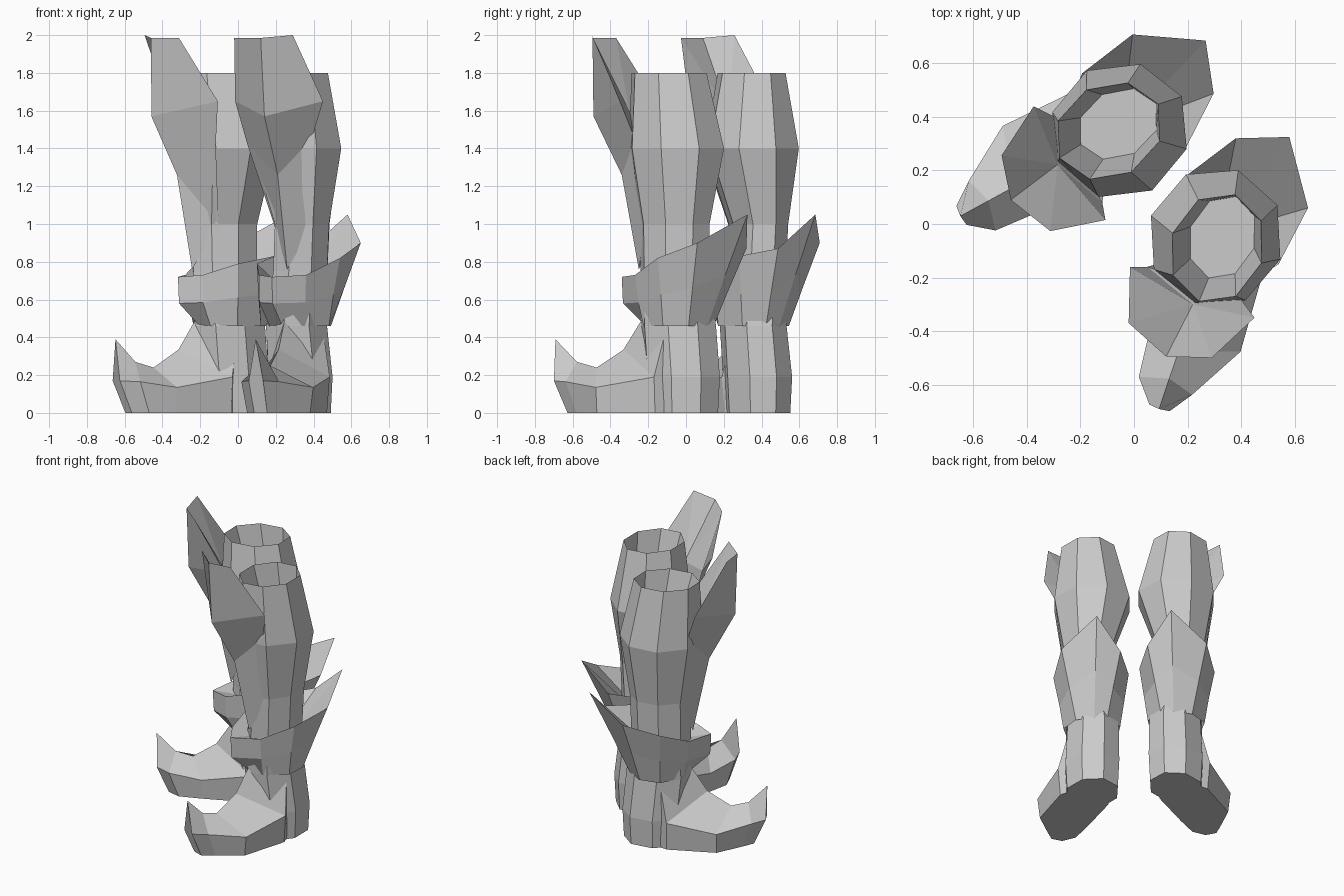
import bpy, bmesh
from math import sin, cos, pi, radians
from mathutils import Vector, Matrix

if "Cube" in bpy.data.objects:
    bpy.data.objects.remove(bpy.data.objects["Cube"])

FWD = Vector((-0.32, -0.95, 0)).normalized()   # toe direction of the left boot
OUT = Vector((0.95, -0.32, 0)).normalized()    # outer side of the left boot
ORIGIN = Vector((0.32, -0.05, 0))

# The right boot is a mirror across a vertical plane at 50 degrees, set slightly back
A = radians(50)
MIRROR = Matrix(((cos(2 * A), sin(2 * A), 0, 0.075 * cos(A)),
                 (sin(2 * A), -cos(2 * A), 0, 0.075 * sin(A)),
                 (0, 0, 1, 0), (0, 0, 0, 1)))


def make_pair(name, verts, faces):
    for side, mat in (("left", Matrix()), ("right", MIRROR)):
        bm = bmesh.new()
        vs = [bm.verts.new(mat @ Vector(v)) for v in verts]
        for f in faces:
            bm.faces.new([vs[i] for i in f])
        bmesh.ops.recalc_face_normals(bm, faces=bm.faces)
        mesh = bpy.data.meshes.new(f"{side}_{name}")
        bm.to_mesh(mesh)
        bm.free()
        bpy.context.collection.objects.link(bpy.data.objects.new(mesh.name, mesh))


def loft(name, rings, caps=True, closed=False):
    n, m = len(rings[0]), len(rings)
    faces = []
    for k in range(m if closed else m - 1):
        a, b = k * n, (k + 1) % m * n
        faces += [(a + i, a + (i + 1) % n, b + (i + 1) % n, b + i) for i in range(n)]
    if caps:
        faces += [tuple(range(n)), tuple(range((m - 1) * n, m * n))]
    make_pair(name, [p for r in rings for p in r], faces)


# Leg: octagonal rings from heel to open rim, then down to the inner floor
LEG = [(0.33, -0.02, 0, 0.17, 0.20), (0.33, -0.02, 0.19, 0.18, 0.21),
       (0.31, -0.04, 0.46, 0.17, 0.21), (0.33, -0.06, 0.75, 0.15, 0.19),
       (0.34, -0.06, 1.00, 0.15, 0.195), (0.305, -0.05, 1.40, 0.255, 0.265),
       (0.31, -0.09, 1.80, 0.175, 0.21), (0.33, -0.05, 1.48, 0.125, 0.16)]
loft("boot_leg", [[Vector((x, y, z)) + FWD * rf * cos(i * pi / 4) + OUT * rs * sin(i * pi / 4)
                   for i in range(8)] for x, y, z, rs, rf in LEG])

# Foot: sections from the curled toe back to the heel
# (sole pos, mid pos, top pos, inner width, outer width, mid height, top height)
FOOT = [(0.60, 0.675, 0.68, -0.05, 0.03, 0.17, 0.39),
        (0.53, 0.59, 0.56, -0.12, 0.09, 0.165, 0.27),
        (0.38, 0.38, 0.45, -0.14, 0.21, 0.135, 0.24),
        (0.06, 0.06, 0.30, -0.165, 0.195, 0.19, 0.335),
        (0.00, 0.02, 0.20, -0.14, 0.15, 0.40, 0.49)]


def place(t, s, z):
    return ORIGIN + FWD * t + OUT * s + Vector((0, 0, z))


loft("boot_foot", [[place(ts, si * 0.9, 0), place(tm, si, zm), place(tt, -0.01, zt),
                    place(tm, so, zm), place(ts, so * 0.92, 0)]
                   for ts, tm, tt, si, so, zm, zt in FOOT])

# Ankle cuff: flares into a pointed fin at the back
# (x, y, z, outward fraction of the middle ring)
CUFF = [(0.18, -0.34, 0.72, 0.95), (0.36, -0.27, 0.73, 0.6), (0.54, -0.15, 0.82, 0.4),
        (0.65, 0.06, 0.90, 0.45), (0.58, 0.325, 1.05, 0.45), (0.38, 0.32, 0.87, 0.45),
        (0.195, 0.18, 0.83, 0.45), (0.10, -0.03, 0.79, 0.6), (0.11, -0.22, 0.73, 0.95)]
ANKLE = Vector((0.31, -0.04, 0))
low, mid, top, inner = [], [], [], []
for x, y, z, k in CUFF:
    p = Vector((x, y, z))
    ray = Vector((x, y, 0)) - ANKLE
    b = ANKLE + ray.normalized() * 0.19 + Vector((0, 0, 0.46))
    low.append(b)
    m = b.lerp(p, k)
    m.z = b.z + (z - b.z) * 0.46
    mid.append(m)
    top.append(p)
    inner.append(ANKLE + ray.normalized() * 0.14 + Vector((0, 0, 0.69)))
loft("ankle_cuff", [low, mid, top, inner], caps=False, closed=True)

# Knee guard: folded plate rising from the leg, with a shin ridge tapering below it
GUARD = [(-0.02, -0.37, 1.985), (0.12, -0.495, 1.985), (0.29, -0.50, 2.0),
         (-0.015, -0.16, 1.65), (0.14, -0.49, 1.57), (0.45, -0.35, 1.65),
         (0.05, -0.16, 1.42), (0.39, -0.27, 1.45), (0.21, -0.34, 1.26),
         (0.22, -0.30, 1.60), (0.26, -0.25, 0.76), (0.19, -0.12, 1.0), (0.40, -0.21, 1.0)]
make_pair("knee_guard", GUARD,
          [(0, 3, 4, 1), (1, 4, 5, 2), (3, 6, 8, 4), (4, 8, 7, 5), (0, 1, 9), (1, 2, 9),
           (2, 5, 9), (0, 9, 3), (3, 9, 6), (5, 7, 9), (6, 9, 7),
           (6, 11, 8), (11, 10, 8), (8, 10, 12), (8, 12, 7)])
